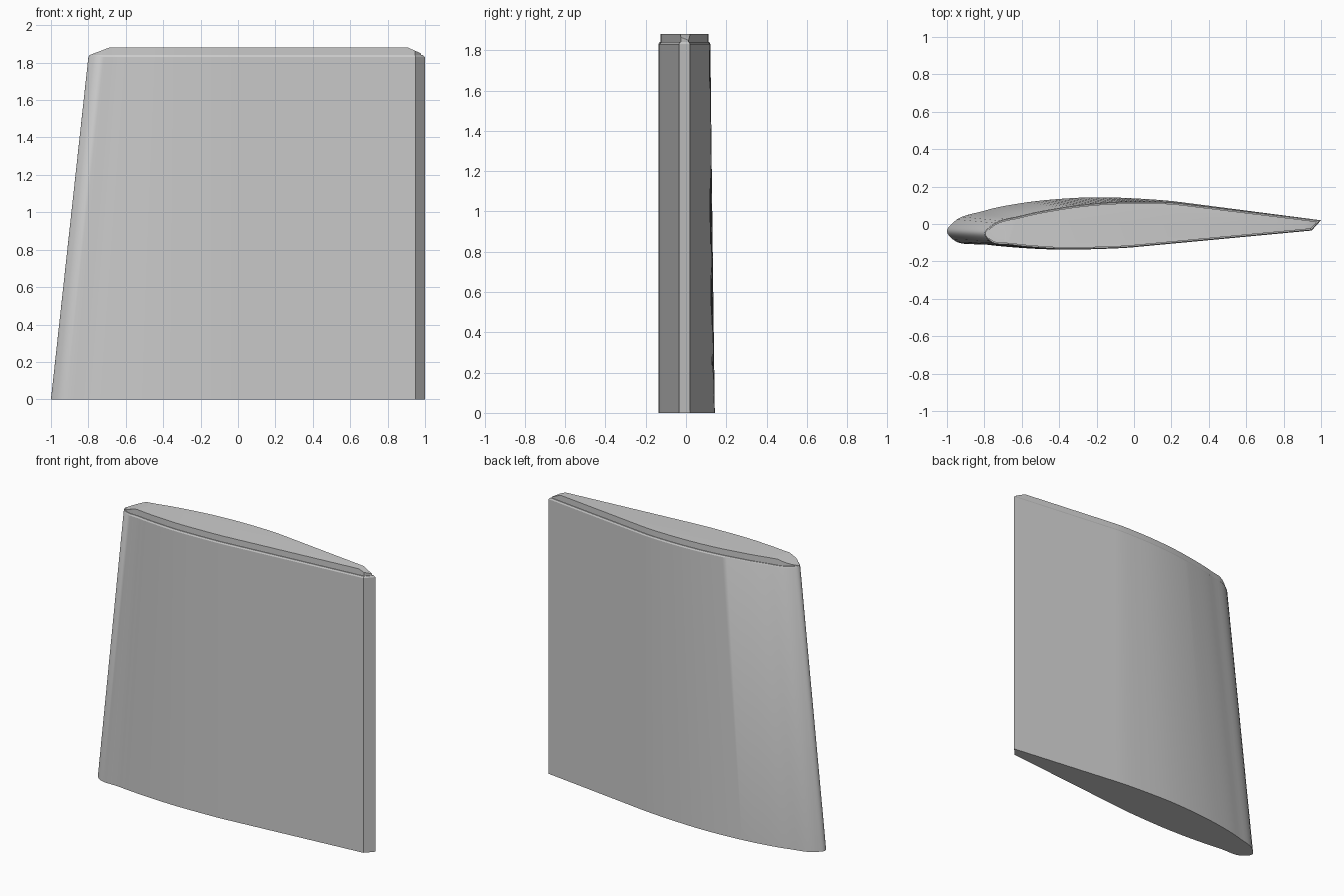
import bpy, bmesh, math
from mathutils import Vector

cube = bpy.data.objects.get("Cube")
if cube:
    bpy.data.objects.remove(cube)

grey = bpy.data.materials.new("plain grey")
grey.use_nodes = True
colour = (0.6, 0.6, 0.6, 1)
grey.diffuse_color = colour
grey.node_tree.nodes["Principled BSDF"].inputs["Base Color"].default_value = colour

SHOULDER, LEDGE, TIP = 1.83, 1.84, 1.88

# Control points from the upper trailing edge, round the nose, to the lower one
ROOT = [(1, .02), (.25, .117), (0, .137), (-.18, .143), (-.4, .134), (-.6, .112),
        (-.8, .071), (-.97, .005), (-1, -.038), (-.97, -.081), (-.8, -.109),
        (-.6, -.128), (-.38, -.137), (-.2, -.134), (0, -.124), (.95, -.035)]
HEAD = [(1, .02), (.25, .112), (.06, .121), (-.08, .119), (-.25, .107), (-.42, .083),
        (-.6, .046), (-.77, -.012), (-.8, -.05), (-.775, -.09), (-.65, -.115),
        (-.5, -.13), (-.36, -.137), (-.2, -.134), (0, -.124), (.95, -.035)]


def smooth_outline(points, steps=6):
    """Cubic through the points, keeping the two long rear runs straight."""
    p = [Vector(q) for q in points]
    tangent = []
    for i in range(len(p)):
        if i in (0, 1):
            tangent.append((p[1] - p[0]).normalized())
        elif i >= len(p) - 2:
            tangent.append((p[-1] - p[-2]).normalized())
        else:
            a, b = p[i] - p[i - 1], p[i + 1] - p[i]
            tangent.append((a / a.length_squared + b / b.length_squared).normalized())
    out = [p[0]]
    for i in range(1, len(p) - 2):
        span = (p[i + 1] - p[i]).length
        for s in range(steps):
            t = s / steps
            out.append((2*t**3 - 3*t**2 + 1) * p[i] + (3*t**2 - 2*t**3) * p[i + 1]
                       + span * ((t**3 - 2*t**2 + t) * tangent[i]
                                 + (t**3 - t**2) * tangent[i + 1]))
    return out + [p[-2], p[-1]]


def inset(loop, d):
    """Move a counter-clockwise outline inwards by d."""
    out = []
    for i, q in enumerate(loop):
        a = (q - loop[i - 1]).normalized()
        b = (loop[(i + 1) % len(loop)] - q).normalized()
        na, nb = Vector((-a.y, a.x)), Vector((-b.y, b.x))
        out.append(q + (na + nb) * d / (1 + na.dot(nb)))
    return out


def loft(bm, sections):
    """Skin (outline, height) sections and close both ends."""
    rings = [[bm.verts.new((q.x, q.y, z)) for q in loop] for loop, z in sections]
    n = len(rings[0])
    for low, high in zip(rings, rings[1:]):
        for i in range(n):
            j = (i + 1) % n
            bm.faces.new((low[i], low[j], high[j], high[i]))
    bm.faces.new(rings[0][::-1])
    bm.faces.new(rings[-1])


def finish(bm, name):
    bmesh.ops.recalc_face_normals(bm, faces=bm.faces[:])
    mesh = bpy.data.meshes.new(name)
    bm.to_mesh(mesh)
    bm.free()
    mesh.materials.append(grey)
    ob = bpy.data.objects.new(name, mesh)
    bpy.context.collection.objects.link(ob)
    bpy.ops.object.select_all(action="DESELECT")
    ob.select_set(True)
    bpy.context.view_layer.objects.active = ob
    bpy.ops.object.shade_smooth_by_angle(angle=math.radians(25))


root, head = smooth_outline(ROOT), smooth_outline(HEAD)

# Swept aerofoil body with a fine chamfer round its upper rim
bm = bmesh.new()
loft(bm, [(root, 0), (head, SHOULDER), (inset(head, .005), LEDGE)])
finish(bm, "fin_body")

# Raised tip, sloped off at the nose and the trailing edge
bm = bmesh.new()
rim = inset(head, .01)
loft(bm, [(rim, LEDGE - .004), (rim, TIP)])
for low_x, high_x in ((-.795, -.69), (1, .91)):
    side = math.copysign(1, low_x)
    normal = Vector((side * (TIP - LEDGE), 0, abs(high_x - low_x)))
    bmesh.ops.bisect_plane(bm, geom=bm.verts[:] + bm.edges[:] + bm.faces[:],
                           plane_co=(high_x, 0, TIP), plane_no=normal, clear_outer=True)
    bmesh.ops.holes_fill(bm, edges=[e for e in bm.edges if e.is_boundary], sides=0)
finish(bm, "fin_tip")
